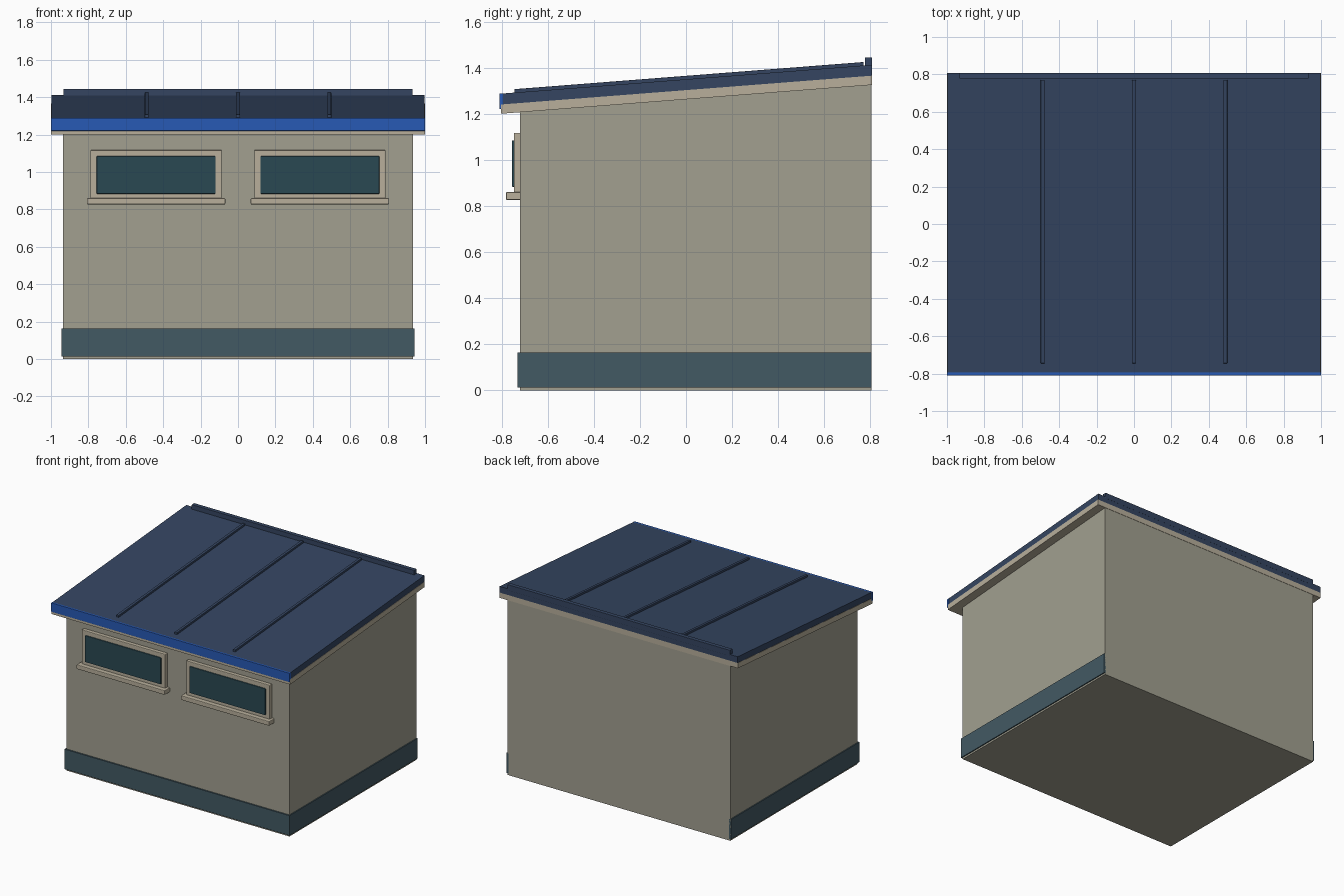
import bpy, bmesh
from mathutils import Vector

if "Cube" in bpy.data.objects:
    bpy.data.objects.remove(bpy.data.objects["Cube"])


def material(name, rgb):
    m = bpy.data.materials.new(name)
    m.diffuse_color = (*rgb, 1)
    m.use_nodes = True
    m.node_tree.nodes["Principled BSDF"].inputs["Base Color"].default_value = m.diffuse_color
    return m


WALL = material("wall_paint", (0.36, 0.35, 0.28))
TRIM = material("cream_trim", (0.48, 0.43, 0.33))
ROOF = material("roof_metal", (0.035, 0.06, 0.12))
BLUE = material("bright_blue", (0.02, 0.10, 0.46))
BASE = material("plinth_paint", (0.055, 0.10, 0.125))
GLASS = material("glass", (0.023, 0.065, 0.085))


def extrude(name, points, vec, mat, bevel=0):
    """Solid made from a planar outline pushed along vec."""
    bm = bmesh.new()
    face = bm.faces.new([bm.verts.new(p) for p in points])
    moved = bmesh.ops.extrude_face_region(bm, geom=[face], use_keep_orig=True)["geom"]
    bmesh.ops.translate(bm, vec=Vector(vec),
                        verts=[g for g in moved if isinstance(g, bmesh.types.BMVert)])
    bmesh.ops.recalc_face_normals(bm, faces=bm.faces)
    mesh = bpy.data.meshes.new(name)
    bm.to_mesh(mesh)
    bm.free()
    mesh.materials.append(mat)
    ob = bpy.data.objects.new(name, mesh)
    bpy.context.collection.objects.link(ob)
    if bevel:
        mod = ob.modifiers.new("soft_edges", "BEVEL")
        mod.width, mod.segments = bevel, 2
    return ob


def box(name, x, y, z, mat, bevel=0):
    pts = [(x[0], y[0], z[0]), (x[1], y[0], z[0]), (x[1], y[1], z[0]), (x[0], y[1], z[0])]
    return extrude(name, pts, (0, 0, z[1] - z[0]), mat, bevel)


SLOPE = 0.0777


def roof_z(y):
    """Underside of the roof at depth y."""
    return 1.2 + SLOPE * (y + 0.803)


def sloped(name, x, y, low, high, mat, bevel=0):
    """Slab following the roof pitch, low to high above the underside."""
    pts = [(x[0], y[0], roof_z(y[0]) + low), (x[0], y[1], roof_z(y[1]) + low),
           (x[0], y[1], roof_z(y[1]) + high), (x[0], y[0], roof_z(y[0]) + high)]
    return extrude(name, pts, (x[1] - x[0], 0, 0), mat, bevel)


# Walls with a sloping top
W, F, B = 0.935, -0.72, 0.805
extrude("walls", [(-W, F, 0), (-W, B, 0), (-W, B, roof_z(B) + 0.01),
                  (-W, F, roof_z(F) + 0.01)], (2 * W, 0, 0), WALL)

# Plinth band around the front and sides, open at the back
P, I = 0.943, 0.925
extrude("plinth", [(-P, B, 0.013), (-P, -0.731, 0.013), (P, -0.731, 0.013), (P, B, 0.013),
                   (I, B, 0.013), (I, -0.70, 0.013), (-I, -0.70, 0.013), (-I, B, 0.013)],
        (0, 0, 0.151), BASE)

# Roof: cream edge, metal sheet, blue front fascia, back cap and seams
sloped("roof_edge_trim", (-1, 1), (-0.803, 0.807), 0, 0.04, TRIM)
sloped("roof_sheet", (-0.998, 0.998), (-0.8, 0.807), 0.04, 0.087, ROOF)
box("front_fascia", (-1, 1), (-0.81, -0.794), (1.22, 1.288), BLUE, 0.002)
box("back_cap", (-0.933, 0.933), (0.777, 0.808), (1.40, 1.444), ROOF, 0.002)
for i in (-1, 0, 1):
    sloped(f"roof_seam_{i + 2}", (i * 0.489 - 0.01, i * 0.489 + 0.01), (-0.745, 0.77),
           0.08, 0.102, ROOF, 0.002)

# Windows: frame, glass and sill, one on each side
for side, c in (("left", -0.438), ("right", 0.438)):
    box(f"{side}_window_frame", (c - 0.351, c + 0.351), (-0.747, -0.715), (0.85, 1.117), TRIM, 0.005)
    box(f"{side}_window_glass", (c - 0.318, c + 0.318), (-0.755, -0.72), (0.883, 1.084), GLASS, 0.003)
    box(f"{side}_window_sill", (c - 0.37, c + 0.37), (-0.781, -0.715), (0.826, 0.86), TRIM, 0.005)
